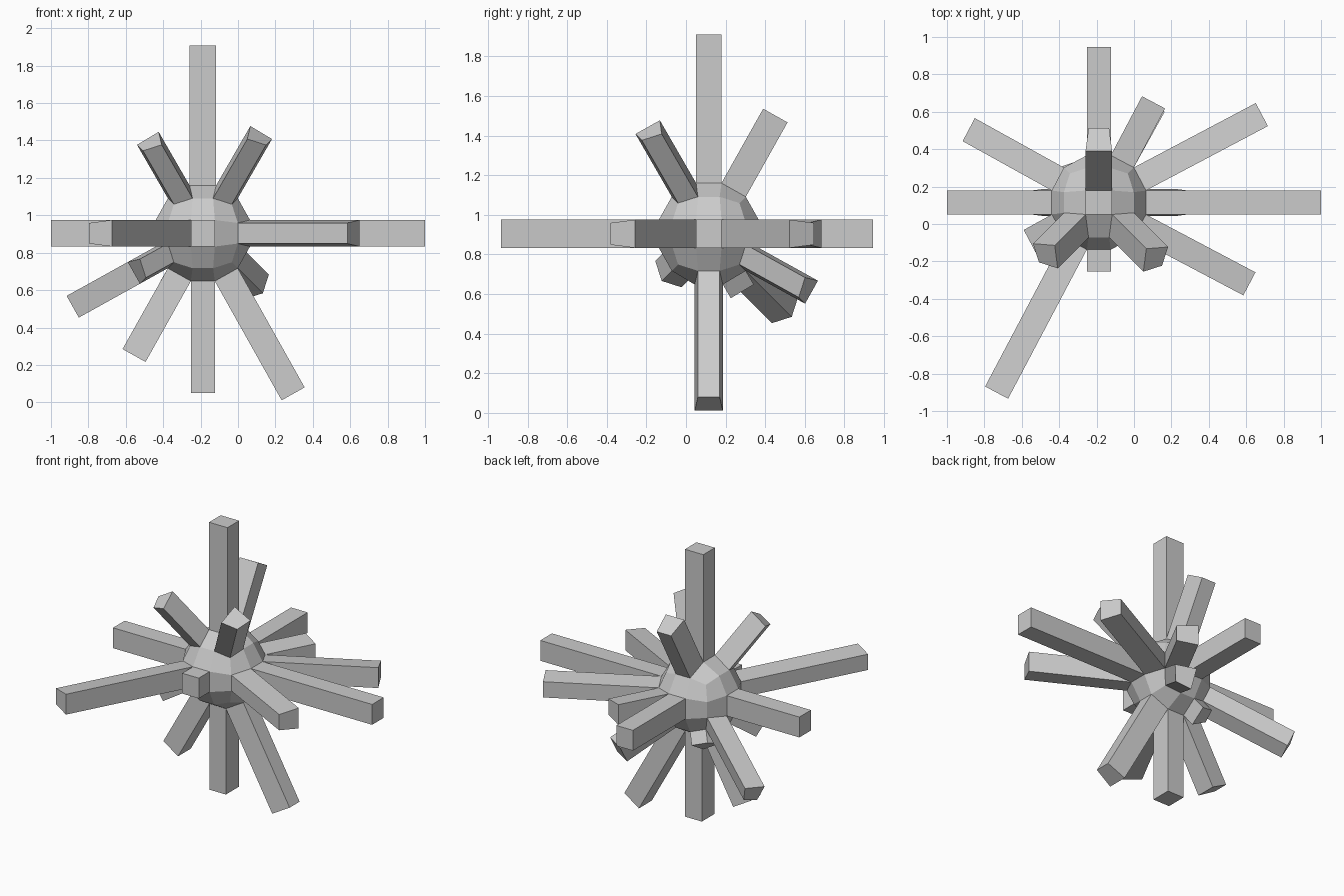
import bpy, bmesh
from mathutils import Vector

if "Cube" in bpy.data.objects:
    bpy.data.objects.remove(bpy.data.objects["Cube"])

CENTRE = Vector((-0.188, 0.115, 0.904))

# Core: cube with 3x3 faces per side, rounded into a ball
bm = bmesh.new()
bmesh.ops.create_cube(bm, size=2)
bmesh.ops.subdivide_edges(bm, edges=bm.edges[:], cuts=2, use_grid_fill=True)


def rounded(co):
    outer = [abs(c) > 0.9 for c in co]
    if sum(outer) == 3:
        size = (0.155,) * 3
    elif sum(outer) == 2:
        size = [0.187 if o else 0.055 for o in outer]
    elif outer[0]:
        size = (0.252, 0.064, 0.071)
    elif outer[1]:
        size = (0.064, 0.252, 0.071)
    elif co.z > 0:
        size = (0.071, 0.064, 0.256)
    else:
        size = (0.064, 0.071, 0.256)
    return Vector([s if c > 0 else -s for s, c in zip(size, co)])


for v in bm.verts:
    v.co = rounded(v.co)
bm.normal_update()

# Arms: direction of the core face, distance of the arm's end from the centre
ARMS = [
    # straight arms
    ((1, 0, 0), 1.187), ((-1, 0, 0), 0.812), ((0, 1, 0), 0.83),
    ((0, -1, 0), 0.37), ((0, 0, 1), 1.005), ((0, 0, -1), 0.855),
    # arms on edge faces
    ((-1, -2, 0), 1.154), ((2, 1, 0), 0.99), ((2, -1, 0), 0.915),
    ((1, 2, 0), 0.61), ((-1, 0, -2), 0.75), ((1, 0, -2), 0.985),
    ((0, 1, 2), 0.685),
    # arms on corner faces
    ((-2, 1, -1), 0.86), ((1, 2, -1), 0.635), ((-1, -1, 2), 0.625),
    ((1, -1, 2), 0.665), ((-2, -1, -1), 0.445), ((-1, 1, -2), 0.345),
]
faces = bm.faces[:]
picked = []
for direction, reach in ARMS:
    d = Vector(direction).normalized()
    face = max(faces, key=lambda f: f.normal.dot(d))
    n = face.normal.copy()
    picked.append((face, n, reach - face.calc_center_median().dot(n)))

for face, n, length in picked:
    new = bmesh.ops.extrude_discrete_faces(bm, faces=[face])["faces"][0]
    bmesh.ops.translate(bm, verts=new.verts[:], vec=n * length)

bmesh.ops.recalc_face_normals(bm, faces=bm.faces[:])
mesh = bpy.data.meshes.new("spiked_ball")
bm.to_mesh(mesh)
bm.free()
ball = bpy.data.objects.new("spiked_ball", mesh)
ball.location = CENTRE
bpy.context.collection.objects.link(ball)
